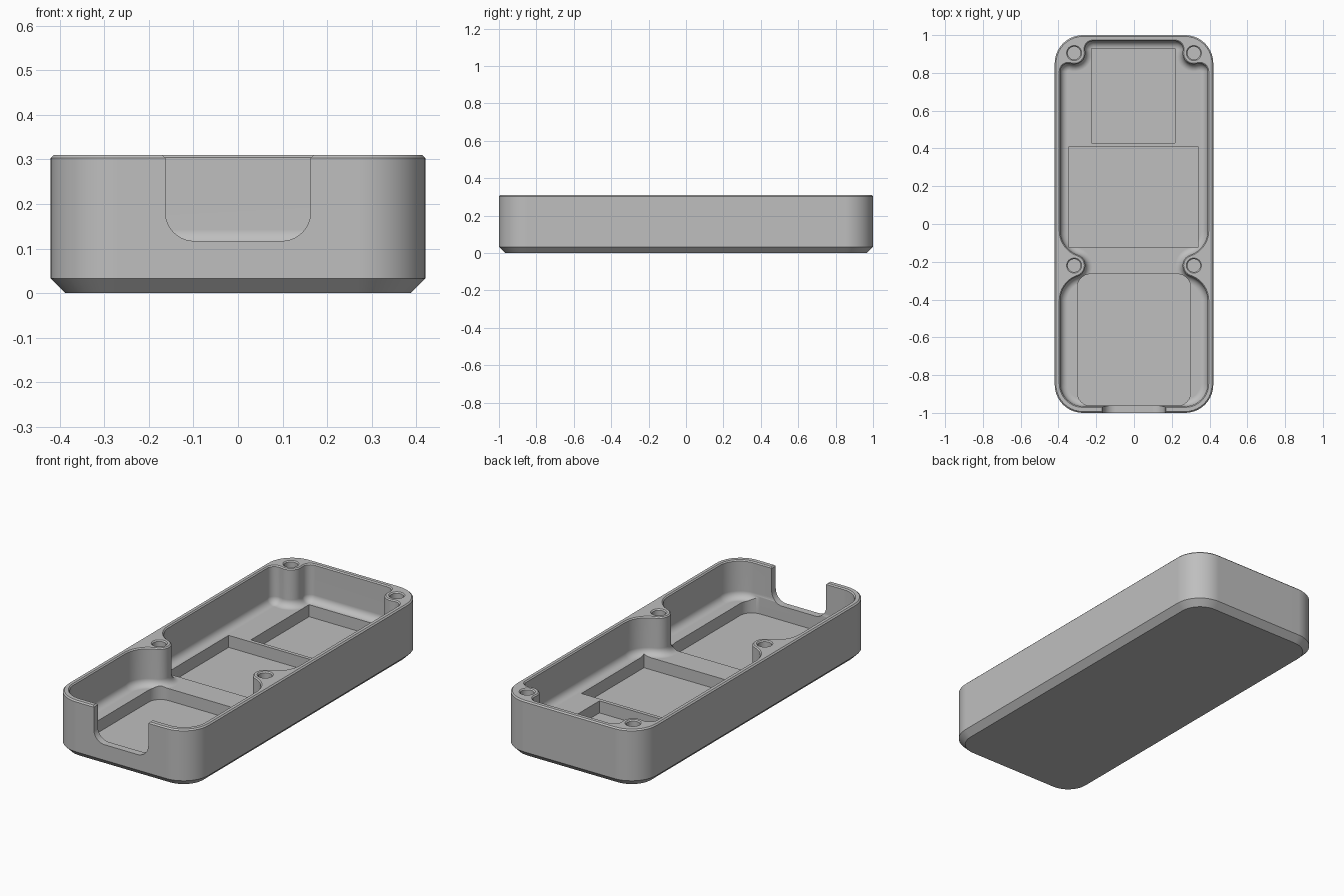
import bpy, bmesh
from math import sin, cos, pi, atan2, sqrt
from mathutils import Vector

if "Cube" in bpy.data.objects:
    bpy.data.objects.remove(bpy.data.objects["Cube"], do_unlink=True)

grey = bpy.data.materials.new("mid grey")
grey.use_nodes = True
GREY = (0.52, 0.52, 0.52, 1)
grey.diffuse_color = GREY
grey.node_tree.nodes["Principled BSDF"].inputs["Base Color"].default_value = GREY

HEIGHT, FLOOR, POCKET = 0.31, 0.105, 0.04
SEGS = 10


def ring(arcs, inset, z):
    """Closed outline from tangent arcs on the +x half, mirrored to -x."""
    pts = []
    for cx, cy, r, a0, a1 in arcs:
        r = r - inset if a1 > a0 else r + inset
        for i in range(SEGS + 1):
            a = a0 + (a1 - a0) * i / SEGS
            pts.append((cx + r * cos(a), cy + r * sin(a), z))
    return pts + [(-x, y, h) for x, y, h in reversed(pts)]


def circle(cx, cy, r, z, n=32):
    return [(cx + r * cos(2 * pi * i / n), cy + r * sin(2 * pi * i / n), z) for i in range(n)]


def loft(name, rings):
    """Solid skinned through matching rings, with flat end caps."""
    bm = bmesh.new()
    loops = [[bm.verts.new(p) for p in r] for r in rings]
    n = len(loops[0])
    for a, b in zip(loops, loops[1:]):
        for i in range(n):
            j = (i + 1) % n
            bm.faces.new((a[i], a[j], b[j], b[i]))
    bm.faces.new(loops[0][::-1])
    bm.faces.new(loops[-1])
    bmesh.ops.recalc_face_normals(bm, faces=bm.faces)
    mesh = bpy.data.meshes.new(name)
    bm.to_mesh(mesh)
    bm.free()
    mesh.materials.append(grey)
    obj = bpy.data.objects.new(name, mesh)
    bpy.context.collection.objects.link(obj)
    return obj


def rounded(half_x, y0, y1, r):
    return [(half_x - r, y0 + r, r, -pi / 2, 0), (half_x - r, y1 - r, r, 0, pi / 2)]


def cut(body, cutter):
    cutter.hide_render = True
    bpy.context.view_layer.objects.active = body
    mod = body.modifiers.new("cut", "BOOLEAN")
    mod.operation, mod.solver, mod.object = "DIFFERENCE", "EXACT", cutter
    bpy.ops.object.modifier_apply(modifier=mod.name)
    bpy.data.objects.remove(cutter, do_unlink=True)


# Outer shell with chamfered base and softened top rim
case = loft("case_body", [ring(rounded(0.42, -1, 1, 0.15), d, z) for z, d in
                          ((0, 0.033), (0.033, 0), (HEIGHT - 0.007, 0), (HEIGHT, 0.007))])

# Cavity outline: walls swing smoothly around four screw bosses
WX, FRONT, BACK = 0.39, -0.965, 0.968
BX, MID_Y, END_Y, BR = 0.317, -0.22, 0.905, 0.06
R1, R2, RC = 0.135, 0.042, 0.12
dx1 = BX - (WX - R1)
dy1 = sqrt((R1 + BR) ** 2 - dx1 ** 2)
t1 = atan2(dy1, dx1)
dx2 = BX - (WX - R2)
dy2 = sqrt((R2 + BR) ** 2 - dx2 ** 2)
t2 = atan2(dy2, dx2)
dy3 = BACK - R2 - END_Y
dx3 = sqrt((R2 + BR) ** 2 - dy3 ** 2)
t3 = atan2(-dy3, dx3)
outline = [
    (WX - RC, FRONT + RC, RC, -pi / 2, 0),
    (WX - R1, MID_Y - dy1, R1, 0, t1),
    (BX, MID_Y, BR, t1 + pi, pi - t1),
    (WX - R1, MID_Y + dy1, R1, -t1, 0),
    (WX - R2, END_Y - dy2, R2, 0, t2),
    (BX, END_Y, BR, t2 + pi, t3 + pi),
    (BX - dx3, BACK - R2, R2, t3, pi / 2),
]
FILLET = 0.038
profile = [(FLOOR + FILLET * (1 - sin(a)), FILLET * (1 - cos(a)))
           for a in [pi / 2 * (1 - i / 6) for i in range(7)]]
profile += [(HEIGHT - 0.006, 0), (HEIGHT, -0.006), (HEIGHT + 0.05, -0.006)]
cut(case, loft("cavity", [ring(outline, d, z) for z, d in profile]))

# Floor pockets: rounded front one, square middle and back ones
front = rounded(0.3, -0.962, -0.265, 0.07)
cut(case, loft("front_pocket", [ring(front, 0, z) for z in (POCKET, 0.15)]))
for name, x0, x1, y0, y1 in (("middle_pocket", -0.343, 0.339, -0.125, 0.41),
                             ("back_pocket", -0.224, 0.217, 0.43, 0.928)):
    cut(case, loft(name, [[(x0, y0, z), (x1, y0, z), (x1, y1, z), (x0, y1, z)]
                          for z in (POCKET, 0.15)]))

# Screw holes with a small countersink
for x in (-BX, BX):
    for y in (MID_Y, END_Y):
        cut(case, loft("screw_hole", [circle(x, y, r, z) for z, r in
                                      ((0.1, 0.034), (HEIGHT - 0.006, 0.034),
                                       (HEIGHT, 0.04), (HEIGHT + 0.03, 0.04))]))

# Cable opening in the front wall, rounded below and flared at the rim
NX, NZ, NR = 0.163, 0.117, 0.065
half = [(NX - NR + NR * cos(a), NZ + NR + NR * sin(a))
        for a in [-pi / 2 + pi / 2 * i / 12 for i in range(13)]]
half += [(NX, HEIGHT - 0.007), (NX + 0.007, HEIGHT), (NX + 0.007, HEIGHT + 0.05)]
shape = half + [(-x, z) for x, z in reversed(half)]
cut(case, loft("cable_opening", [[(x, y, z) for x, z in shape] for y in (-1.05, -0.92)]))

# Smooth curved walls, keep crisp edges
bpy.ops.object.select_all(action="DESELECT")
case.select_set(True)
bpy.context.view_layer.objects.active = case
bpy.ops.object.shade_smooth_by_angle(angle=0.5)
weighted = case.modifiers.new("even_shading", "WEIGHTED_NORMAL")
weighted.keep_sharp = True
